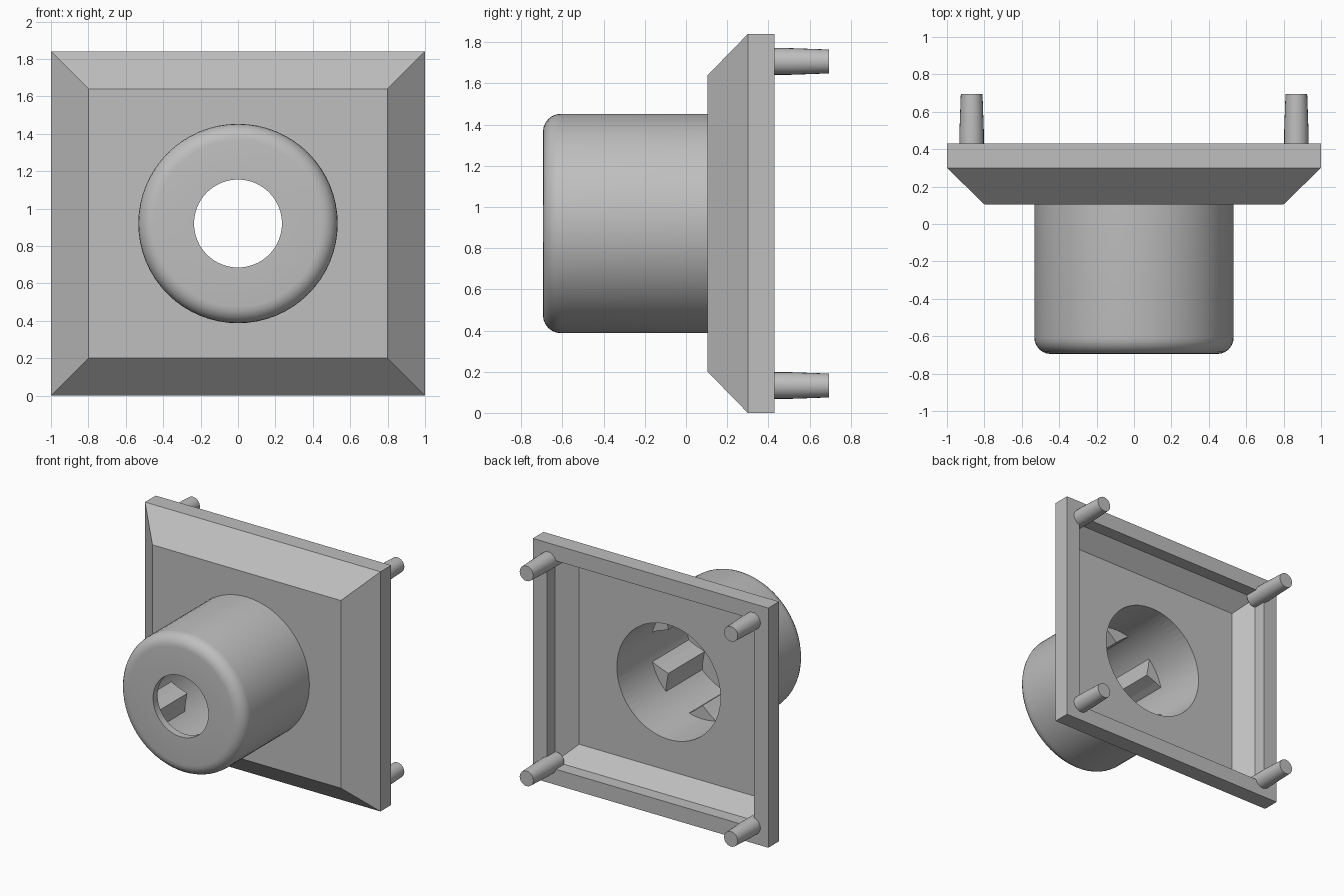
import bpy, bmesh
from math import pi, sin, cos, radians

if "Cube" in bpy.data.objects:
    bpy.data.objects.remove(bpy.data.objects["Cube"])

grey = bpy.data.materials.new("plain grey")
grey.use_nodes = True
grey.diffuse_color = (0.52, 0.52, 0.52, 1)
grey.node_tree.nodes["Principled BSDF"].inputs["Base Color"].default_value = (0.52, 0.52, 0.52, 1)

CZ = 0.92      # height of the barrel axis
BORE = 0.44


def finish(name, bm, smooth=False):
    bmesh.ops.recalc_face_normals(bm, faces=bm.faces[:])
    mesh = bpy.data.meshes.new(name)
    bm.to_mesh(mesh)
    bm.free()
    obj = bpy.data.objects.new(name, mesh)
    bpy.context.collection.objects.link(obj)
    mesh.materials.append(grey)
    bpy.ops.object.select_all(action='DESELECT')
    obj.select_set(True)
    bpy.context.view_layer.objects.active = obj
    if smooth:
        bpy.ops.object.shade_smooth_by_angle(angle=radians(35))
    return obj


def loft(rings, closed=False):
    """Skin a list of point rings; either cap the ends or join last to first."""
    bm = bmesh.new()
    loops = [[bm.verts.new(p) for p in ring] for ring in rings]
    n = len(loops[0])
    pairs = list(zip(loops, loops[1:]))
    if closed:
        pairs.append((loops[-1], loops[0]))
    else:
        bm.faces.new(loops[0])
        bm.faces.new(loops[-1])
    for a, b in pairs:
        for i in range(n):
            j = (i + 1) % n
            bm.faces.new((a[i], a[j], b[j], b[i]))
    return bm


def circle(r, y, x=0, z=CZ, n=64):
    return [(x + r * cos(2 * pi * i / n), y, z + r * sin(2 * pi * i / n)) for i in range(n)]


def rect(inset, y):
    w, h = 1 - inset, CZ - inset
    return [(sx * w, y, CZ + sz * h) for sx, sz in ((-1, -1), (1, -1), (1, 1), (-1, 1))]


# Hollow bevelled flange, open at the back
flange = finish("flange", loft([
    rect(0.24, 0.21), rect(0.12, 0.33), rect(0.12, 0.43), rect(0, 0.43),
    rect(0, 0.30), rect(0.2, 0.105)]))

# Cut the round opening through the flange plate
cutter = finish("bore_cutter", loft([circle(BORE, 0.0), circle(BORE, 0.3)]))
cutter.hide_render = True
cut = flange.modifiers.new("bore", 'BOOLEAN')
cut.operation = 'DIFFERENCE'
cut.solver = 'EXACT'
cut.object = cutter
bpy.context.view_layer.objects.active = flange
bpy.ops.object.modifier_apply(modifier="bore")
bpy.data.objects.remove(cutter)

# Barrel with a rounded front edge, a small front hole and a wide bore
R, FRONT, FILLET = 0.533, -0.695, 0.088
profile = [(BORE, 0.2), (R, 0.2)]
for k in range(7):
    a = k / 6 * pi / 2
    profile.append((R - FILLET + FILLET * cos(a), FRONT + FILLET - FILLET * sin(a)))
profile += [(0.235, FRONT), (0.235, -0.64), (BORE, -0.64)]
finish("barrel", loft([circle(r, y) for r, y in profile], closed=True), smooth=True)

# Six pointed ribs inside the front half of the bore
section = [(0.455, -0.16), (0.395, -0.07), (0.335, 0), (0.395, 0.07), (0.455, 0.16)]
for k in range(6):
    a = radians(30 + 60 * k)
    outline = [(r * cos(a) - t * sin(a), CZ + r * sin(a) + t * cos(a)) for r, t in section]
    finish(f"bore_rib_{k + 1}", loft([[(x, y, z) for x, z in outline] for y in (-0.66, -0.2)]))

# Tapered mounting pegs at the four back corners
for sx, side in ((1, "left"), (-1, "right")):
    for sz, level in ((1, "upper"), (-1, "lower")):
        rings = [circle(r, y, sx * 0.868, CZ + sz * 0.787, 24)
                 for r, y in ((0.065, 0.33), (0.065, 0.5), (0.058, 0.695))]
        finish(f"{level}_{side}_peg", loft(rings), smooth=True)
